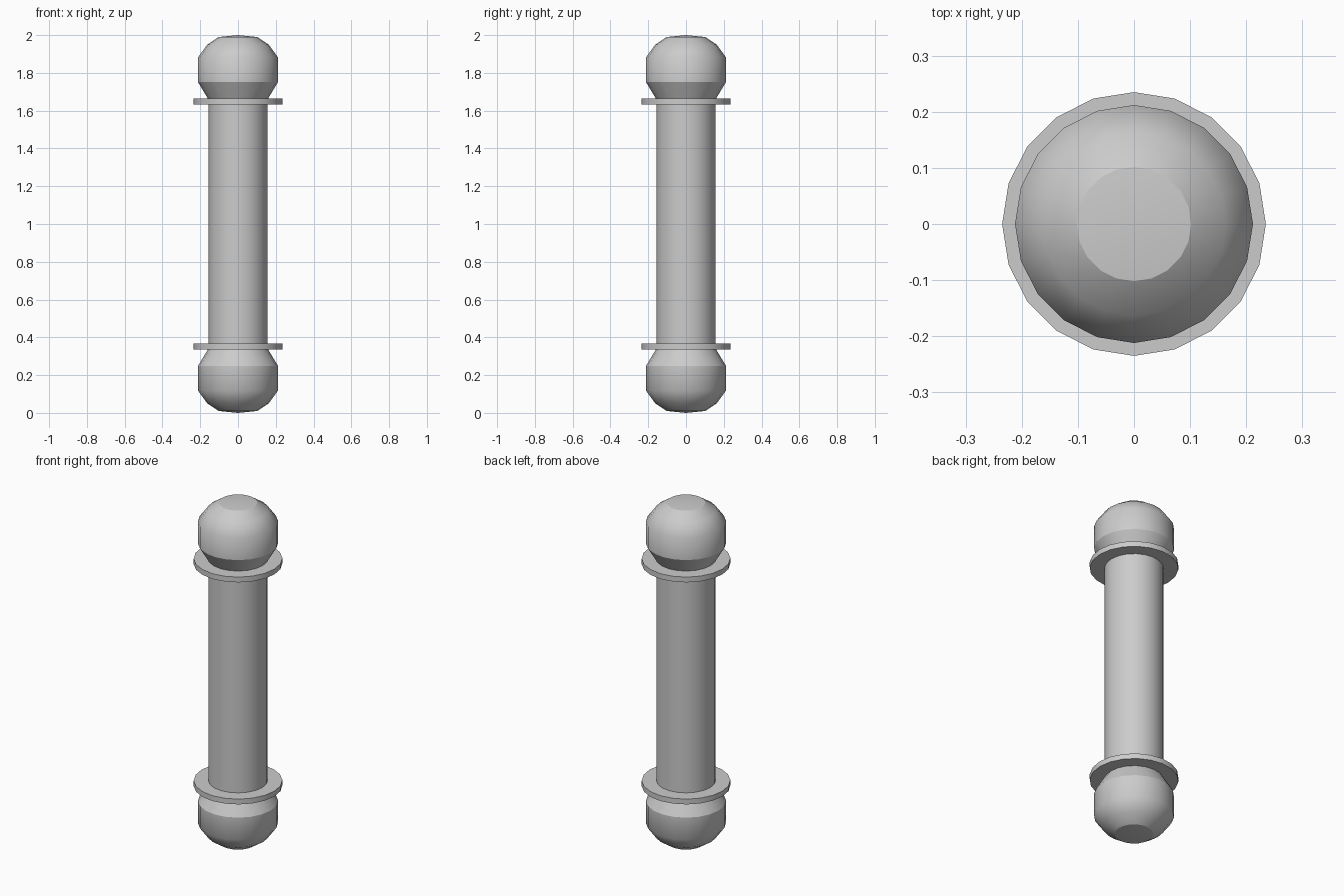
import bpy, bmesh, math

if "Cube" in bpy.data.objects:
    bpy.data.objects.remove(bpy.data.objects["Cube"])

SIDES = 20


def lathe(name, profile, sharp=(), flat=()):
    """Revolve (radius, z) points; sharp = ring indices, flat = band indices."""
    bm = bmesh.new()
    rings = []
    for r, z in profile:
        if r == 0:
            rings.append([bm.verts.new((0, 0, z))] * SIDES)
        else:
            rings.append([bm.verts.new((r * math.cos(2 * math.pi * i / SIDES),
                                        r * math.sin(2 * math.pi * i / SIDES), z))
                          for i in range(SIDES)])
    for b, (lo, hi) in enumerate(zip(rings, rings[1:])):
        for i in range(SIDES):
            j = (i + 1) % SIDES
            corners = list(dict.fromkeys((lo[i], lo[j], hi[j], hi[i])))
            bm.faces.new(corners).smooth = b not in flat
    for k in sharp:
        for i in range(SIDES):
            edge = bm.edges.get((rings[k][i], rings[k][(i + 1) % SIDES]))
            if edge:
                edge.smooth = False
    bmesh.ops.recalc_face_normals(bm, faces=bm.faces)
    mesh = bpy.data.meshes.new(name)
    bm.to_mesh(mesh)
    bm.free()
    obj = bpy.data.objects.new(name, mesh)
    bpy.context.collection.objects.link(obj)
    return obj


# Straight central grip
lathe("shaft", [(0, 0.35), (0.157, 0.35), (0.157, 1.65), (0, 1.65)],
      sharp=(1, 2), flat=(0, 2))

# Knob and collar profiles, heights measured outward from the middle
KNOB = [(0, 0.65), (0.157, 0.66), (0.212, 0.752), (0.212, 0.882),
        (0.163, 0.949), (0.102, 0.990), (0, 1.0)]
COLLAR = [(0, 0.633), (0.235, 0.633), (0.235, 0.664), (0, 0.664)]

for label, s in (("top", 1), ("bottom", -1)):
    # Rounded end knob
    lathe(label + "_knob", [(r, 1 + s * h) for r, h in KNOB],
          sharp=(1, 2, 5), flat=(0,))
    # Thin collar disc
    lathe(label + "_collar", [(r, 1 + s * h) for r, h in COLLAR],
          sharp=(1, 2), flat=(0, 2))
